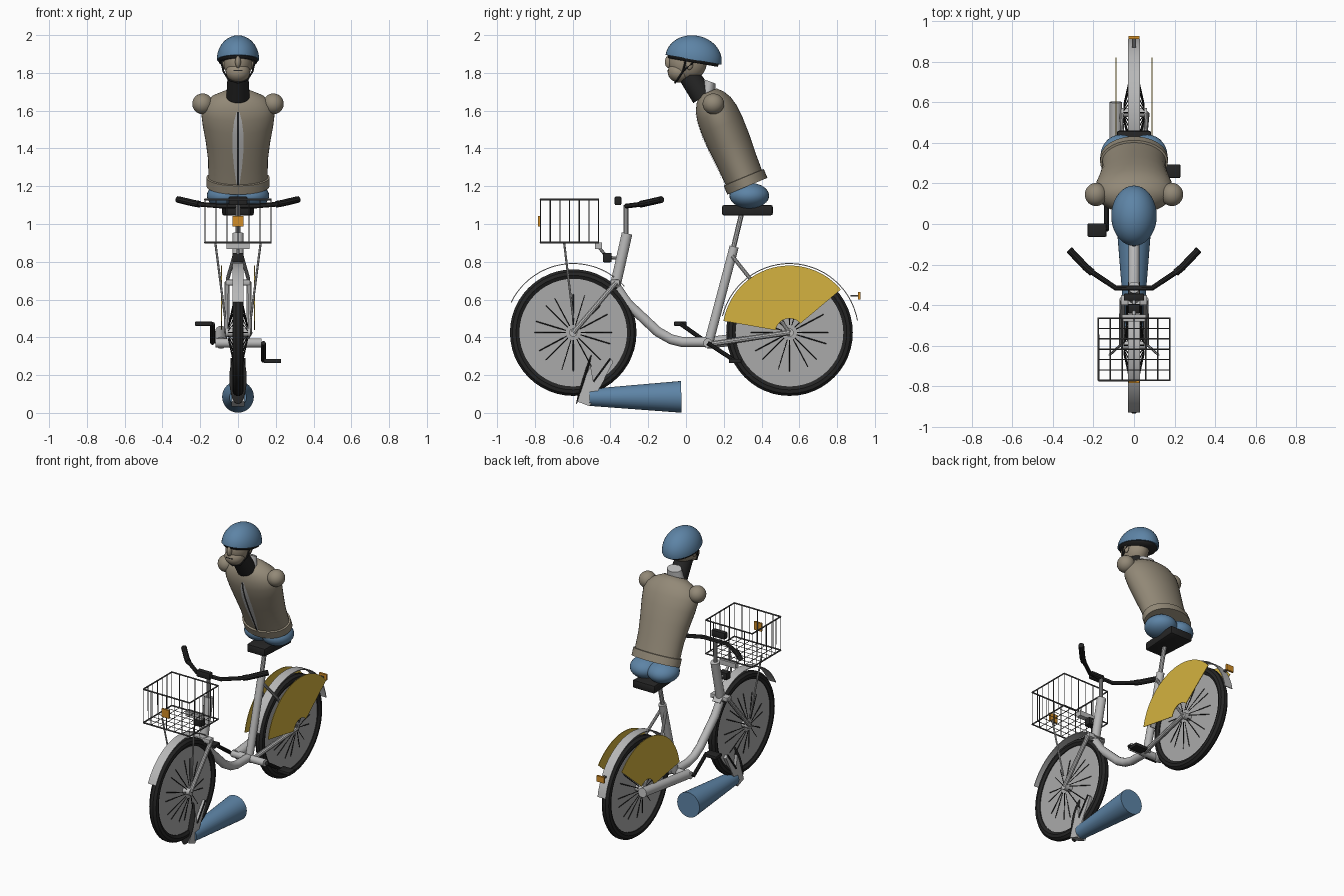
import bpy, bmesh
from math import sin, cos, pi, radians
from mathutils import Vector, Matrix

if "Cube" in bpy.data.objects:
    bpy.data.objects.remove(bpy.data.objects["Cube"])


def material(name, *rgb):
    m = bpy.data.materials.new(name)
    m.use_nodes = True
    m.diffuse_color = (*rgb, 1)
    m.node_tree.nodes["Principled BSDF"].inputs["Base Color"].default_value = (*rgb, 1)
    return m


BLACK = material("black rubber", .018, .018, .018)
SILVER = material("silver paint", .48, .48, .48)
DISC = material("wheel grey", .40, .40, .40)
WIRE = material("wire grey", .09, .09, .09)
BLUE = material("denim blue", .11, .23, .38)
JACKET = material("taupe cloth", .29, .25, .185)
SKIN = material("skin", .31, .26, .19)
YELLOW = material("yellow guard", .66, .45, .05)
ORANGE = material("orange reflector", .65, .27, .02)


def finish(name, bm, mat, angle=35):
    bmesh.ops.recalc_face_normals(bm, faces=bm.faces)
    me = bpy.data.meshes.new(name)
    bm.to_mesh(me)
    bm.free()
    me.materials.append(mat)
    me.shade_smooth()
    me.set_sharp_from_angle(angle=radians(angle))
    ob = bpy.data.objects.new(name, me)
    bpy.context.collection.objects.link(ob)
    return ob


def tubes(name, paths, r, mat, sides=10):
    """Round bars along one or more polylines."""
    cu = bpy.data.curves.new(name, 'CURVE')
    cu.dimensions = '3D'
    cu.bevel_depth = r
    cu.bevel_resolution = max(0, sides // 2 - 2)
    cu.use_fill_caps = True
    for path in paths:
        s = cu.splines.new('POLY')
        s.points.add(len(path) - 1)
        for p, co in zip(s.points, path):
            p.co = (*co, 1)
    tmp = bpy.data.objects.new(name + " path", cu)
    bm = bmesh.new()
    bm.from_mesh(bpy.data.meshes.new_from_object(tmp))
    bpy.data.objects.remove(tmp)
    return finish(name, bm, mat)


def both(path):
    return [path, [(-x, y, z) for x, y, z in path]]


def box(name, c, size, mat, bevel=0.0, tilt=0):
    bm = bmesh.new()
    bmesh.ops.create_cube(bm, size=1, matrix=Matrix.Translation(c) @ Matrix.Rotation(tilt, 4, 'X')
                          @ Matrix.Diagonal((*size, 1)))
    if bevel:
        bmesh.ops.bevel(bm, geom=bm.edges[:], offset=bevel, segments=2, affect='EDGES', profile=.5)
    return finish(name, bm, mat)


def ball(name, c, size, mat, tilt=0):
    bm = bmesh.new()
    bmesh.ops.create_uvsphere(bm, u_segments=28, v_segments=18, radius=1,
                              matrix=Matrix.Translation(c) @ Matrix.Rotation(tilt, 4, 'X')
                              @ Matrix.Diagonal((*size, 1)))
    return finish(name, bm, mat)


def cone(name, a, b, r1, r2, mat, sides=28):
    a, b = Vector(a), Vector(b)
    rot = (b - a).to_track_quat('Z', 'Y').to_matrix().to_4x4()
    bm = bmesh.new()
    bmesh.ops.create_cone(bm, cap_ends=True, segments=sides, radius1=r1, radius2=r2,
                          depth=(b - a).length, matrix=Matrix.Translation((a + b) / 2) @ rot)
    return finish(name, bm, mat)


def plate(name, outline, x0, x1, mat):
    """Side profile in (y, z) given a width along x."""
    bm = bmesh.new()
    f = bm.faces.new([bm.verts.new((x0, y, z)) for y, z in outline])
    new = bmesh.ops.extrude_face_region(bm, geom=[f])["geom"]
    bmesh.ops.translate(bm, vec=(x1 - x0, 0, 0), verts=[v for v in new if isinstance(v, bmesh.types.BMVert)])
    return finish(name, bm, mat)


def arc(cy, r, a0, a1, n=28):
    angles = [radians(a0 + (a1 - a0) * i / n) for i in range(n + 1)]
    return [(cy + r * cos(a), AXLE + r * sin(a)) for a in angles]


# Wheels, spokes, hubs and fenders
AXLE, FRONT, REAR = .425, -.597, .548
for label, cy, span in (("front", FRONT, (154, 42)), ("rear", REAR, (166, 10))):
    bm = bmesh.new()
    n, section = 48, [(.285, .02), (.303, .03), (.322, .026), (.335, .01),
                      (.335, -.01), (.322, -.026), (.303, -.03), (.285, -.02)]
    rings = [[bm.verts.new((x, cy + r * cos(2 * pi * i / n), AXLE + r * sin(2 * pi * i / n)))
              for r, x in section] for i in range(n)]
    for i in range(n):
        for j in range(8):
            k, m = (i + 1) % n, (j + 1) % 8
            bm.faces.new((rings[i][j], rings[k][j], rings[k][m], rings[i][m]))
    finish(label + " tyre", bm, BLACK)
    cone(label + " wheel disc", (-.014, cy, AXLE), (.014, cy, AXLE), .29, .29, DISC, 48)
    spokes = []
    for i in range(16):
        a = 2 * pi * (i + .25 * (i % 2)) / 16
        spokes += both([(.05, cy + .04 * cos(a), AXLE + .04 * sin(a)),
                        (.013, cy + .205 * cos(a), AXLE + .205 * sin(a))])
    tubes(label + " spokes", spokes, .0028, BLACK, 4)
    cone(label + " hub", (-.065, cy, AXLE), (.065, cy, AXLE), .022, .022, SILVER, 16)
    plate(label + " fender", arc(cy, .368, *span) + arc(cy, .363, *span[::-1]), -.03, .03, SILVER)

# Dress guards beside the rear wheel
guard = arc(REAR, .355, 170, 40) + arc(REAR, .075, 40, 170, 12)
for side, x in (("left", .086), ("right", -.09)):
    plate(side + " dress guard", guard, x, x + .004, YELLOW)
box("rear reflector", (0, .918, .62), (.056, .014, .04), ORANGE)
box("reflector bracket", (0, .892, .62), (.02, .044, .01), WIRE)

# Frame
tubes("down tube", [[(0, -.365, .66), (0, -.31, .58), (0, -.15, .43), (0, -.08, .39),
                     (0, -.02, .375), (0, .12, .375)]], .027, SILVER, 14)
tubes("seat tube", [[(0, .12, .37), (0, .255, .88)]], .025, SILVER, 14)
tubes("seat post", [[(0, .25, .87), (0, .293, 1.05)]], .014, SILVER)
tubes("head tube", [[(0, -.375, .67), (0, -.312, .95)]], .029, SILVER, 14)
tubes("handlebar stem", [[(0, -.318, .93), (0, -.318, 1.1)]], .013, SILVER)
box("fork crown", (0, -.375, .69), (.13, .05, .03), SILVER, .006)
tubes("fork blades", both([(.058, -.37, .69), (.06, FRONT, AXLE)]), .014, SILVER)
tubes("seat stays", both([(.02, .245, .83), (.055, .34, .71), (.062, REAR, AXLE)]), .01, SILVER)
tubes("left chain stay", [[(.02, .1, .36), (.062, REAR, AXLE)]], .015, SILVER)
tubes("shaft drive case", [[(-.09, .11, .37), (-.09, .6, .43)]], .031, SILVER, 16)

# Cranks and pedals
cone("bottom bracket", (-.12, .115, .37), (.125, .115, .37), .024, .024, SILVER, 18)
for side, sx, y, z in (("left", 1, .26, .275), ("right", -1, -.03, .472)):
    tubes(side + " crank", [[(sx * .135, .115, .37), (sx * .135, y, z)]], .012, BLACK)
    box(side + " pedal", (sx * .182, y, z), (.092, .066, .022), BLACK, .004)

# Handlebar, bell and lamp
tubes("handlebar", [[(-.21, -.235, 1.105), (-.09, -.315, 1.095), (.09, -.315, 1.095),
                     (.21, -.235, 1.105)]], .013, BLACK)
tubes("grips", both([(.205, -.24, 1.105), (.235, -.215, 1.11), (.318, -.128, 1.13)]), .018, BLACK)
box("bell", (0, -.36, 1.122), (.1, .035, .045), BLACK, .006)
box("head lamp", (0, -.417, .822), (.06, .046, .05), BLACK, .006)
box("basket mount", (0, -.463, .885), (.12, .036, .034), SILVER)
tubes("mount arm", [[(0, -.345, .82), (0, -.417, .822), (0, -.463, .88)]], .009, SILVER)

# Wire basket
X, Y0, Y1, Z0, Z1 = .175, -.77, -.463, .902, 1.13
rims = [[(-X, Y0, z), (X, Y0, z), (X, Y1, z), (-X, Y1, z), (-X, Y0, z)] for z in (Z0, Z1)]
tubes("basket rims", rims, .005, WIRE, 6)
wires = []
for i in range(7):
    x = -X + 2 * X * i / 6
    wires.append([(x, Y0, Z1), (x, Y0, Z0), (x, Y1, Z0), (x, Y1, Z1)])
for i in range(1, 6):
    y = Y0 + (Y1 - Y0) * i / 6
    wires.append([(-X, y, Z1), (-X, y, Z0), (X, y, Z0), (X, y, Z1)])
tubes("basket wires", wires, .003, WIRE, 4)
tubes("basket struts", both([(.12, -.645, .9), (.068, FRONT, .5)]), .006, SILVER, 6)
box("front reflector", (0, -.777, 1.015), (.056, .012, .056), ORANGE)

# Saddle
saddle = box("saddle", (0, .325, 1.073), (.17, .27, .056), BLACK, .012)
for v in saddle.data.vertices:
    v.co.x *= .8 + .2 * (v.co.y - .19) / .27

# Torso lofted along a forward-leaning spine
ROWS = [(0, .167, .115), (.05, .167, .115), (.052, .157, .104), (.15, .158, .108), (.25, .17, .115),
        (.35, .187, .117), (.42, .195, .112), (.47, .182, .1), (.51, .14, .078), (.54, .075, .05)]


def spine(t, x, d):
    return Vector((x, .325 - .385 * t + .923 * d, 1.2 + .923 * t + .385 * d))


bm = bmesh.new()
loft = [[bm.verts.new(spine(t, w * cos(2 * pi * i / 36), d * sin(2 * pi * i / 36))) for i in range(36)]
        for t, w, d in ROWS]
for lo, hi in zip(loft, loft[1:]):
    for i in range(36):
        k = (i + 1) % 36
        bm.faces.new((lo[i], lo[k], hi[k], hi[i]))
bm.faces.new(loft[0])
bm.faces.new(loft[-1])
finish("jacket", bm, JACKET, 50)


def front_strip(name, width, lift, mat, taper):
    """Thin band lying on the jacket front."""
    bm = bmesh.new()
    prev = None
    rows = ROWS[2:8]
    for i, (t, w, d) in enumerate(rows):
        h = width * (.25 + .75 * sin(pi * i / (len(rows) - 1)) if taper else 1)
        row = [bm.verts.new(spine(t, x, -d * (1 - (x / w) ** 2) ** .5 - lift)) for x in (-h, 0, h)]
        if prev:
            for j in (0, 1):
                bm.faces.new((prev[j], prev[j + 1], row[j + 1], row[j]))
        prev = row
    finish(name, bm, mat)


front_strip("shirt opening", .03, .003, SILVER, True)
front_strip("zip", .006, .006, BLACK, False)
for side, sx in (("left", 1), ("right", -1)):
    ball(side + " shoulder", (sx * .187, .145, 1.636), (.055, .057, .055), JACKET)
    ball(side + " hip", (sx * .065, .335, 1.15), (.1, .105, .068), BLUE)

# Neck and collar
collar = cone("shirt collar", (0, .11, 1.68), (0, .128, 1.755), .062, .05, SILVER)
for v in collar.data.vertices:
    v.co.y = .12 + (v.co.y - .12) * .65
cone("neck scarf", (0, .09, 1.675), (0, .015, 1.785), .062, .055, BLACK)

# Head and face
ball("head", (0, .01, 1.855), (.076, .1, .098), SKIN, radians(12))
ball("jaw", (0, -.035, 1.805), (.064, .062, .056), SKIN)
ball("nose", (0, -.092, 1.858), (.015, .02, .032), SKIN)
box("mouth", (0, -.094, 1.812), (.045, .008, .004), BLACK)
for side, sx in (("left", 1), ("right", -1)):
    ball(side + " ear", (sx * .076, .018, 1.848), (.012, .02, .032), SKIN)

# Helmet dome cut flat below, with a dark rim and chin strap
bm = bmesh.new()
bmesh.ops.create_uvsphere(bm, u_segments=36, v_segments=24, radius=1)
cut = bmesh.ops.bisect_plane(bm, geom=bm.verts[:] + bm.edges[:] + bm.faces[:], plane_co=(0, 0, -.02),
                             plane_no=(0, 0, 1), clear_inner=True)
bmesh.ops.contextual_create(bm, geom=[e for e in cut["geom_cut"] if isinstance(e, bmesh.types.BMEdge)])
bm.transform(Matrix.Translation((0, .04, 1.872)) @ Matrix.Rotation(radians(-10), 4, 'X')
             @ Matrix.Diagonal((.112, .15, .126, 1)))
finish("helmet", bm, BLUE)
rim = cone("helmet rim", (0, 0, -.012), (0, 0, .012), .92, .97, BLACK, 36)
rim.data.transform(Matrix.Translation((0, .038, 1.867)) @ Matrix.Rotation(radians(-10), 4, 'X')
                   @ Matrix.Diagonal((.11, .145, 1, 1)))
tubes("chin strap", both([(.092, .0, 1.875), (.078, -.015, 1.81), (.05, -.045, 1.763), (0, -.058, 1.748)])
      + both([(.088, .05, 1.865), (.078, -.015, 1.81)]), .005, BLACK, 6)

# Fallen trouser leg with its upturned shoe
cone("trouser leg", (0, -.51, .082), (0, -.025, .085), .045, .084, BLUE, 32)
plate("shoe", [(-.575, .06), (-.51, .035), (-.475, .1), (-.385, .27), (-.4, .288), (-.49, .165),
               (-.505, .25), (-.53, .2)], -.034, .034, SILVER)
sole = ball("shoe sole", (0, -.54, .18), (.046, .008, .14), BLACK, radians(-17))
tubes("shoe trim", both([(.035, -.49, .165), (.035, -.4, .288)]), .006, BLACK, 6)
